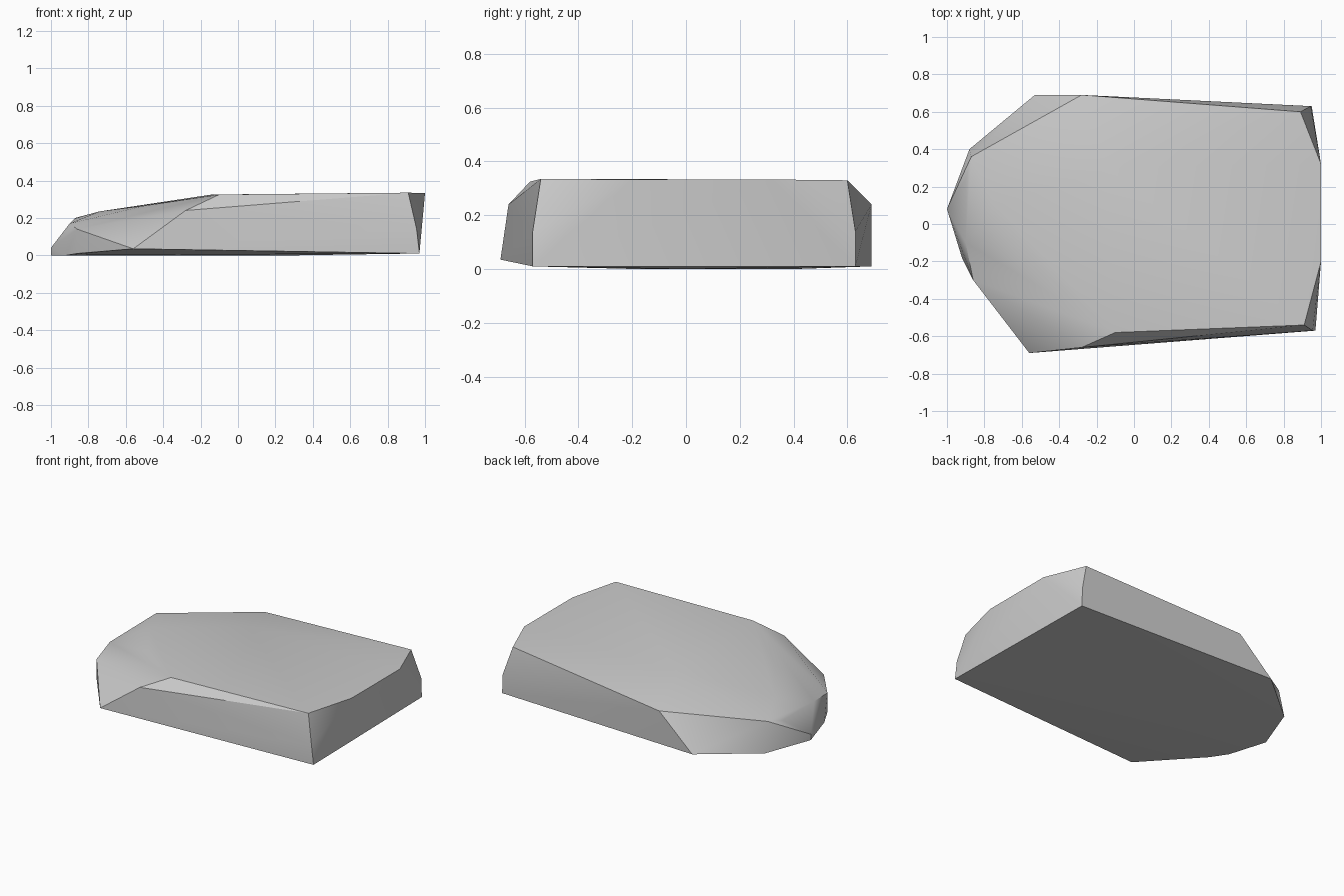
import bpy
import bmesh
import math

cube = bpy.data.objects.get("Cube")
if cube:
    bpy.data.objects.remove(cube, do_unlink=True)

# Plain grey stone
stone = bpy.data.materials.new("grey stone")
stone.use_nodes = True
GREY = (0.6, 0.6, 0.6, 1)
stone.diffuse_color = GREY
stone.node_tree.nodes["Principled BSDF"].inputs["Base Color"].default_value = GREY

# Corners of the slab, hulled into one chipped block
base = [(-1, .08, 0), (-.92, -.18, 0), (-.86, -.3, .01), (-.56, -.69, .035),
        (.97, -.57, .01), (.95, .63, .01), (-.53, .69, .01), (-.88, .4, 0),
        (.3, 0, 0)]
sides = [(-1, .08, .04), (-.86, -.3, .14), (-.28, -.66, .24), (.955, -.57, .14),
         (.945, .63, .14), (-.28, .69, .24), (-.87, .36, .2), (-.9, .24, .17),
         (-.9, -.1, .17)]
crown = [(-.74, .1, .235), (-.5, -.25, .265), (-.1, -.58, .325), (-.14, .3, .325),
         (.91, -.54, .335), (1, -.2, .333), (1, .32, .333), (.89, .6, .33)]

bm = bmesh.new()
for point in base + sides + crown:
    bm.verts.new(point)
hull = bmesh.ops.convex_hull(bm, input=bm.verts[:])
loose = [v for v in bm.verts if not v.link_faces]
bmesh.ops.delete(bm, geom=loose, context="VERTS")
bmesh.ops.recalc_face_normals(bm, faces=bm.faces[:])

mesh = bpy.data.meshes.new("stone_slab")
bm.to_mesh(mesh)
bm.free()
mesh.materials.append(stone)
slab = bpy.data.objects.new("stone_slab", mesh)
bpy.context.collection.objects.link(slab)

# Soft faces with crisp chipped edges
bpy.context.view_layer.objects.active = slab
slab.select_set(True)
bpy.ops.object.shade_smooth_by_angle(angle=math.radians(30))
